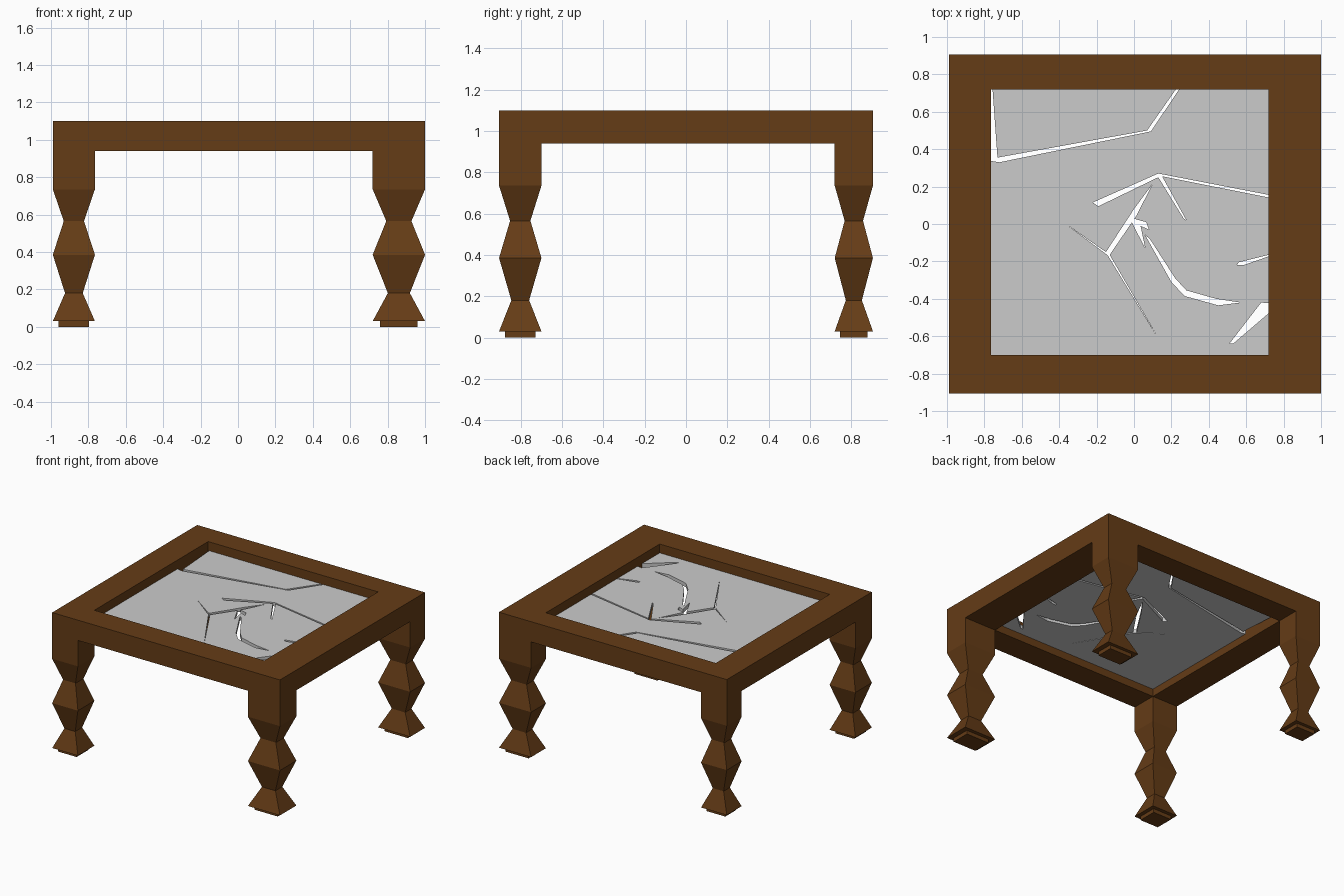
import bpy, bmesh

if "Cube" in bpy.data.objects:
    bpy.data.objects.remove(bpy.data.objects["Cube"])

wood = bpy.data.materials.new("dark_wood")
wood.diffuse_color = (0.13, 0.045, 0.008, 1)
wood.use_nodes = True
wood.node_tree.nodes["Principled BSDF"].inputs["Base Color"].default_value = wood.diffuse_color

OUT = (-0.99, 1.0, -0.905, 0.905)     # outer edges of the frame: x0, x1, y0, y1
HOLE = (-0.765, 0.72, -0.70, 0.72)    # opening for the pane


def finish(bm, name, mat=None):
    bmesh.ops.recalc_face_normals(bm, faces=bm.faces)
    me = bpy.data.meshes.new(name)
    bm.to_mesh(me)
    bm.free()
    ob = bpy.data.objects.new(name, me)
    bpy.context.collection.objects.link(ob)
    if mat:
        me.materials.append(mat)
    return ob


def rect(bm, r, z):
    x0, x1, y0, y1 = r
    return [bm.verts.new(p) for p in ((x0, y0, z), (x1, y0, z), (x1, y1, z), (x0, y1, z))]


def bridge(bm, a, b):
    n = len(a)
    for i in range(n):
        j = (i + 1) % n
        bm.faces.new((a[i], a[j], b[j], b[i]))


def prism(name, pts, z0, z1):
    bm = bmesh.new()
    lo = [bm.verts.new((x, y, z0)) for x, y in pts]
    hi = [bm.verts.new((x, y, z1)) for x, y in pts]
    bm.faces.new(lo)
    bm.faces.new(hi)
    bridge(bm, lo, hi)
    return finish(bm, name)


# Frame: a rectangular ring
bm = bmesh.new()
rings = [rect(bm, OUT, 0.94), rect(bm, OUT, 1.10), rect(bm, HOLE, 1.10), rect(bm, HOLE, 0.94)]
for i in range(4):
    bridge(bm, rings[i], rings[(i + 1) % 4])
finish(bm, "table_frame", wood)

# Legs: square sections, each row is height and inset as a share of the leg width
PROFILE = [(0.0, 0.14), (0.03, 0.14), (0.03, 0.0), (0.18, 0.29), (0.565, 0.26)]
PROFILE.insert(4, (0.385, 0.0))
PROFILE += [(0.735, 0.0), (0.94, 0.0)]


def leg(name, r):
    x0, x1, y0, y1 = r
    bm = bmesh.new()
    prev = None
    for z, s in PROFILE:
        dx, dy = s * (x1 - x0), s * (y1 - y0)
        ring = rect(bm, (x0 + dx, x1 - dx, y0 + dy, y1 - dy), z)
        if prev:
            bridge(bm, prev, ring)
        else:
            bm.faces.new(ring)
        prev = ring
    bm.faces.new(prev)
    finish(bm, name, wood)


for side, xs in (("left", (OUT[0], HOLE[0])), ("right", (HOLE[1], OUT[1]))):
    for end, ys in (("front", (OUT[2], HOLE[2])), ("back", (HOLE[3], OUT[3]))):
        leg(f"{end}_{side}_leg", xs + ys)

# Cracked pane, recessed in the frame
x0, x1, y0, y1 = HOLE
pane = prism("cracked_pane", [(x0, y0), (x1, y0), (x1, y1), (x0, y1)], 1.0, 1.03)

CRACKS = [
    [(-.78, .34), (-.72, .33), (.09, .495), (.255, .74), (.238, .74), (.07, .50), (-.73, .355), (-.757, .73), (-.78, .73)],
    [(.13, .27), (.74, .152), (.74, .138), (.15, .255), (.28, .02), (.265, .03), (.13, .25), (-.19, .095), (-.22, .115)],
    [(-.36, -.003), (-.15, -.15), (0, .08), (.1, .215), (.01, .04), (-.13, -.165), (.123, -.60), (-.14, -.168)],
    [(-.025, .035), (.065, .01), (.08, -.03), (.035, -.01), (.06, -.13)],
    [(.06, -.06), (.085, -.08), (.22, -.29), (.28, -.355), (.44, -.40), (.57, -.42), (.45, -.435), (.27, -.385), (.2, -.31)],
    [(.74, -.16), (.56, -.205), (.55, -.22), (.585, -.22), (.74, -.166)],
    [(.74, -.425), (.68, -.42), (.51, -.64), (.53, -.64), (.74, -.46)],
]
cutters = []
for pts in CRACKS:
    c = prism("crack_cutter", pts, 0.97, 1.06)
    c.hide_render = True
    cutters.append(c)
    m = pane.modifiers.new("crack", 'BOOLEAN')
    m.operation, m.solver, m.object = 'DIFFERENCE', 'EXACT', c

# Bake the cuts and drop the cutters
dg = bpy.context.evaluated_depsgraph_get()
cut = bpy.data.meshes.new_from_object(pane.evaluated_get(dg))
pane.modifiers.clear()
pane.data = cut
for c in cutters:
    bpy.data.objects.remove(c)
